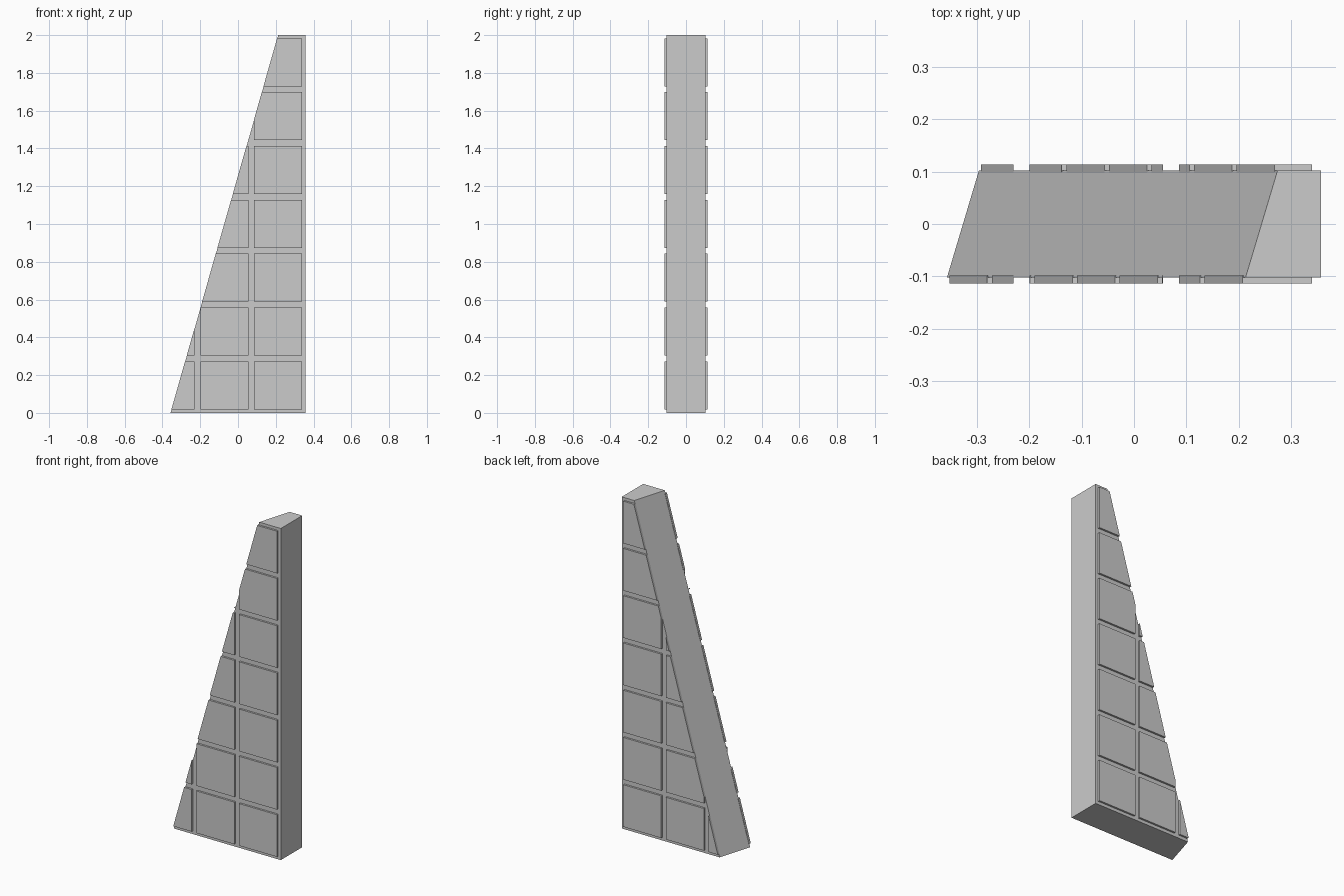
import bpy, bmesh
from mathutils import Vector

cube = bpy.data.objects.get("Cube")
if cube:
    bpy.data.objects.remove(cube)

HEIGHT, RIGHT = 2.0, 0.357
DEPTH, TILE_DEPTH = 0.102, 0.1135      # half depth of the slab and of the tile faces
FOOT = {-1: -0.357, 1: -0.296}         # foot of the sloping edge, front and back
LEAN = 0.285                           # slope of that edge, x per unit of z
PITCH, TILE = 0.285, 0.254

stone = bpy.data.materials.new("grey stone")
stone.use_nodes = True
stone.diffuse_color = (0.6, 0.6, 0.6, 1)
stone.node_tree.nodes["Principled BSDF"].inputs["Base Color"].default_value = (0.6, 0.6, 0.6, 1)


def add_object(name, bm):
    bmesh.ops.recalc_face_normals(bm, faces=bm.faces)
    mesh = bpy.data.meshes.new(name)
    bm.to_mesh(mesh)
    bm.free()
    mesh.materials.append(stone)
    obj = bpy.data.objects.new(name, mesh)
    bpy.context.collection.objects.link(obj)


def box(bm, x0, x1, y0, y1, z0, z1):
    verts = bmesh.ops.create_cube(bm, size=1)["verts"]
    for v in verts:
        v.co = Vector((x1 if v.co.x > 0 else x0,
                       y1 if v.co.y > 0 else y0,
                       z1 if v.co.z > 0 else z0))


def slab():
    # Tapered slab whose sloping side is also skewed from front to back
    bm = bmesh.new()
    box(bm, -1, RIGHT, -DEPTH, DEPTH, 0, HEIGHT)
    for v in bm.verts:
        if v.co.x < 0:
            side = 1 if v.co.y > 0 else -1
            v.co.x = FOOT[side] + LEAN * v.co.z
    add_object("wedge_slab", bm)


def tiles(name, side):
    # Grid of raised tiles, trimmed along the sloping edge
    bm = bmesh.new()
    y0, y1 = sorted((side * (DEPTH - 0.004), side * TILE_DEPTH))
    for col in range(3):
        x1 = 0.34 - col * PITCH
        for row in range(7):
            z0 = 0.019 + row * PITCH
            box(bm, x1 - TILE, x1, y0, y1, z0, z0 + TILE)
    cut = bmesh.ops.bisect_plane(
        bm, geom=bm.verts[:] + bm.edges[:] + bm.faces[:],
        plane_co=(FOOT[side] - 0.001, 0, 0), plane_no=(-1, 0, LEAN), clear_outer=True)
    edges = [e for e in cut["geom_cut"] if isinstance(e, bmesh.types.BMEdge)]
    bmesh.ops.holes_fill(bm, edges=edges, sides=0)
    add_object(name, bm)


slab()
tiles("front_tiles", -1)
tiles("back_tiles", 1)
